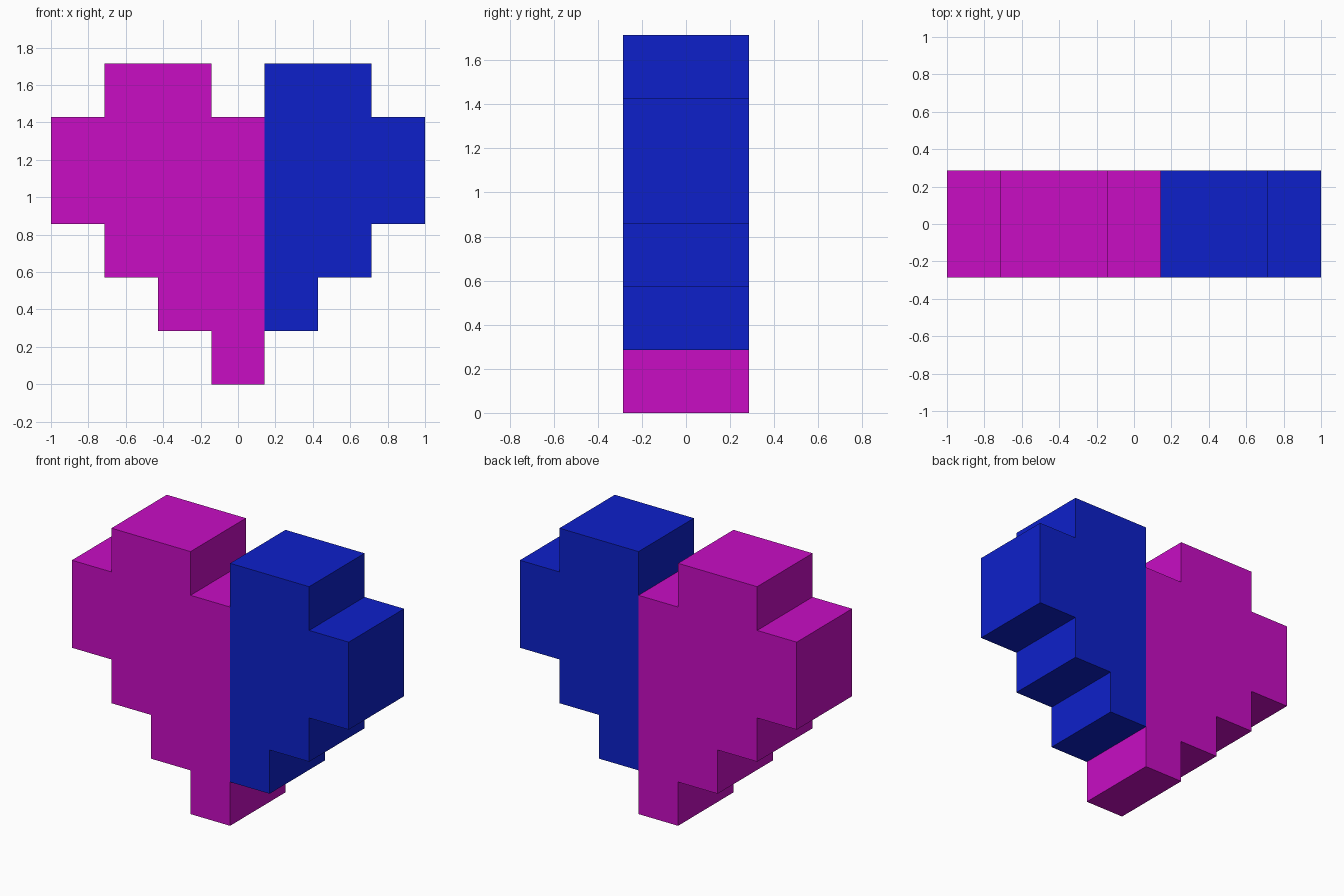
import bpy, bmesh

if "Cube" in bpy.data.objects:
    bpy.data.objects.remove(bpy.data.objects["Cube"])

U = 2 / 7          # one block of the stepped heart
DEPTH = 2 * U


def material(name, colour):
    mat = bpy.data.materials.new(name)
    mat.diffuse_color = (*colour, 1)
    mat.use_nodes = True
    mat.node_tree.nodes["Principled BSDF"].inputs["Base Color"].default_value = mat.diffuse_color
    return mat


def slab(name, outline, mat):
    """Extrude an x-z outline (in block units) through the heart's depth."""
    bm = bmesh.new()
    face = bm.faces.new([bm.verts.new((x * U, -DEPTH / 2, z * U)) for x, z in outline])
    ext = bmesh.ops.extrude_face_region(bm, geom=[face])
    verts = [v for v in ext["geom"] if isinstance(v, bmesh.types.BMVert)]
    bmesh.ops.translate(bm, verts=verts, vec=(0, DEPTH, 0))
    bmesh.ops.recalc_face_normals(bm, faces=bm.faces)
    mesh = bpy.data.meshes.new(name)
    bm.to_mesh(mesh)
    bm.free()
    mesh.materials.append(mat)
    obj = bpy.data.objects.new(name, mesh)
    bpy.context.collection.objects.link(obj)
    return obj


magenta = material("magenta", (0.58, 0.004, 0.55))
blue = material("blue", (0.004, 0.0145, 0.59))

# Stepped outer edge of the right lobe, from lower inside to upper inside
lobe = [(0.5, 1), (1.5, 1), (1.5, 2), (2.5, 2), (2.5, 3), (3.5, 3),
        (3.5, 5), (2.5, 5), (2.5, 6), (0.5, 6)]

# Right lobe in blue
slab("heart_right_lobe", lobe, blue)

# Left lobe mirrored, joined with the centre column and bottom tip
left = [(-x, z) for x, z in lobe]
slab("heart_left_and_centre", left + [(-0.5, 5), (0.5, 5), (0.5, 0), (-0.5, 0)], magenta)
